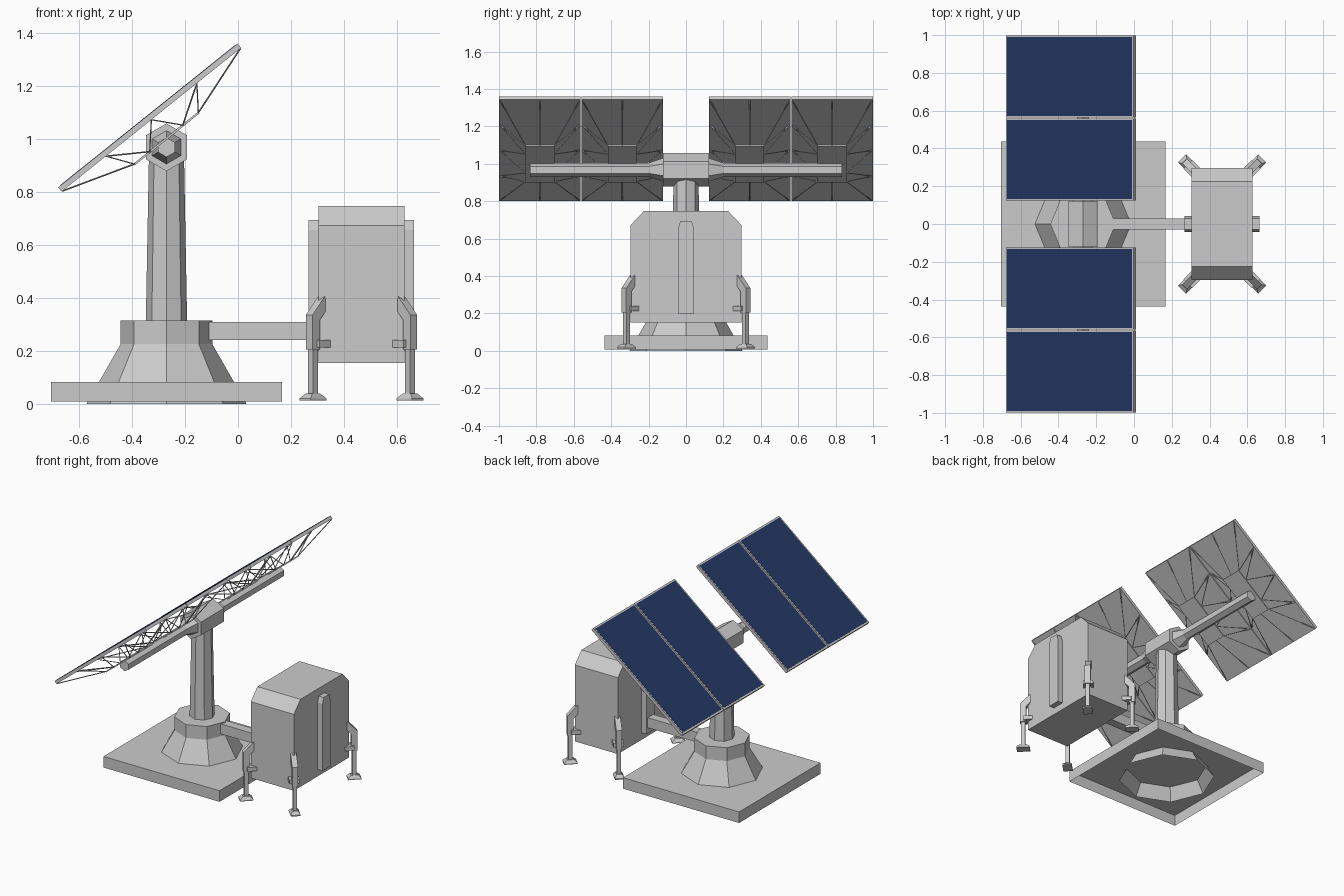
import bpy, bmesh
from math import cos, sin, pi, radians, atan2
from mathutils import Matrix, Vector

if "Cube" in bpy.data.objects:
    bpy.data.objects.remove(bpy.data.objects["Cube"])


def make(name, bm, mat=None, matrix=None):
    bmesh.ops.recalc_face_normals(bm, faces=bm.faces)
    me = bpy.data.meshes.new(name)
    if matrix is not None:
        bm.transform(matrix)
    bm.to_mesh(me)
    bm.free()
    ob = bpy.data.objects.new(name, me)
    bpy.context.collection.objects.link(ob)
    if mat:
        me.materials.append(mat)
    return ob


def loft(bm, rings, bottom=True, top=True):
    """Skin a list of equal-length point rings."""
    vs = [[bm.verts.new(p) for p in r] for r in rings]
    n = len(vs[0])
    for a, b in zip(vs, vs[1:]):
        for i in range(n):
            j = (i + 1) % n
            bm.faces.new((a[i], a[j], b[j], b[i]))
    if bottom:
        bm.faces.new(vs[0][::-1])
    if top:
        bm.faces.new(vs[-1])


def rect(x0, x1, y0, y1, z):
    return [(x0, y0, z), (x1, y0, z), (x1, y1, z), (x0, y1, z)]


def box(bm, x0, x1, y0, y1, z0, z1, bottom=True):
    loft(bm, [rect(x0, x1, y0, y1, z0), rect(x0, x1, y0, y1, z1)], bottom)


def ngon_z(n, r, z):
    return [(CX + r * cos(2 * pi * i / n), r * sin(2 * pi * i / n), z) for i in range(n)]


def hex_y(r, y):
    return [(CX + r * sin(pi * i / 3), y, HZ + r * cos(pi * i / 3)) for i in range(6)]


CX, HZ = -0.27, 0.968       # mast axis, pivot height

# Base slab, open underneath
bm = bmesh.new()
box(bm, -0.705, 0.167, -0.437, 0.437, 0.008, 0.083, bottom=False)
make("base_slab", bm)

# Octagonal pedestal, open underneath
bm = bmesh.new()
loft(bm, [ngon_z(8, .302, 0), ngon_z(8, .173, .225), ngon_z(8, .173, .315)], bottom=False)
make("pedestal", bm)

# Tapered mast
bm = bmesh.new()
loft(bm, [ngon_z(8, .078, .31), ngon_z(8, .066, .95)])
make("mast", bm)

# Hexagonal pivot hub and cross tube
bm = bmesh.new()
loft(bm, [hex_y(.09, -.122), hex_y(.09, .122)])
make("pivot_hub", bm)
bm = bmesh.new()
loft(bm, [hex_y(.037, -.835), hex_y(.037, -.2), hex_y(.063, -.122),
          hex_y(.063, .122), hex_y(.037, .2), hex_y(.037, .835)])
make("cross_tube", bm)

# Solar panels with their mounting plates and trusses
blue = bpy.data.materials.new("cell_blue")
blue.diffuse_color = (0.018, 0.04, 0.13, 1)
blue.use_nodes = True
blue.node_tree.nodes["Principled BSDF"].inputs["Base Color"].default_value = blue.diffuse_color
TILT = Matrix.Translation((-.327, 0, 1.072)) @ Matrix.Rotation(-radians(38.7), 4, 'Y')
L, W, P = .434, .2175, .077      # half length, half width, half plate width


def strut(bm, a, b, r=.003):
    a, b = Vector(a), Vector(b)
    d = b - a
    m = Matrix.Translation((a + b) / 2) @ d.to_track_quat('Z', 'Y').to_matrix().to_4x4()
    bmesh.ops.create_cone(bm, cap_ends=True, segments=4, radius1=r, radius2=r,
                          depth=d.length, matrix=m)


for k, yc in enumerate((-.781, -.341, .341, .781), 1):
    place = TILT @ Matrix.Translation((0, yc, 0))
    bm = bmesh.new()
    box(bm, -L, L, -W, W, 0, .021)
    make(f"panel_frame_{k}", bm, None, place)
    bm = bmesh.new()
    box(bm, -L + .011, L - .011, -W + .009, W - .009, .015, .0225)
    make(f"panel_cells_{k}", bm, blue, place)
    bm = bmesh.new()
    box(bm, -.157, .157, -P, P, -.095, -.087)
    make(f"mount_plate_{k}", bm, None, place)
    bm = bmesh.new()
    for d in (-1, 1):
        strut(bm, (d * .155, 0, -.09), (d * .43, 0, 0))
        for s in (-1, 1):
            end, mid = (d * .155, s * P, -.09), (d * .08, s * P, -.09)
            side = (d * .22, s * .214, 0)
            strut(bm, end, (d * .43, s * .214, 0))
            strut(bm, end, side)
            strut(bm, mid, side)
            strut(bm, mid, (0, s * .214, 0))
    make(f"panel_truss_{k}", bm, None, place)

# Connecting arm between pedestal and cabinet
bm = bmesh.new()
box(bm, -.2, .32, -.03, .03, .24, .308)
make("connecting_arm", bm)


def extrude_x(bm, pts, x0, x1):
    loft(bm, [[(x, y, z) for y, z in pts] for x in (x0, x1)])


# Cabinet with chamfered top
X0, X1, Y1 = .304, .628, .297
bm = bmesh.new()
extrude_x(bm, [(-Y1, .153), (Y1, .153), (Y1, .672), (.226, .747), (-.226, .747), (-Y1, .672)], X0, X1)
make("cabinet", bm)

# Raised rib on each end of the cabinet
rib = [(-.042, .2), (.042, .2), (.042, .655), (.03, .694), (-.03, .694), (-.042, .655)]
for name, a, b in (("left_rib", .267, X0 + .01), ("right_rib", X1 - .01, .665)):
    bm = bmesh.new()
    extrude_x(bm, rib, a, b)
    make(name, bm)

# Corner legs: local +x points diagonally outward from the cabinet corner
leg = [(.05, .205), (.05, .335), (-.015, .405), (-.03, .36), (.01, .317), (.01, .205)]
for sx, nx in ((-1, "left"), (1, "right")):
    for sy, ny in ((-1, "front"), (1, "back")):
        place = (Matrix.Translation((X0 if sx < 0 else X1, sy * Y1, 0))
                 @ Matrix.Rotation(atan2(sy, sx), 4, 'Z'))
        bm = bmesh.new()
        loft(bm, [[(x, t, z) for x, z in leg] for t in (-.018, .018)])
        box(bm, .017, .043, -.013, .013, .03, .21)           # lower post
        box(bm, -.035, .027, -.032, .032, .213, .24)         # corner bracket
        loft(bm, [rect(-.012, .072, -.03, .03, .012),        # flared foot
                  rect(-.012, .072, -.03, .03, .02),
                  rect(.008, .052, -.018, .018, .038)])
        make(f"{ny}_{nx}_leg", bm, None, place)
